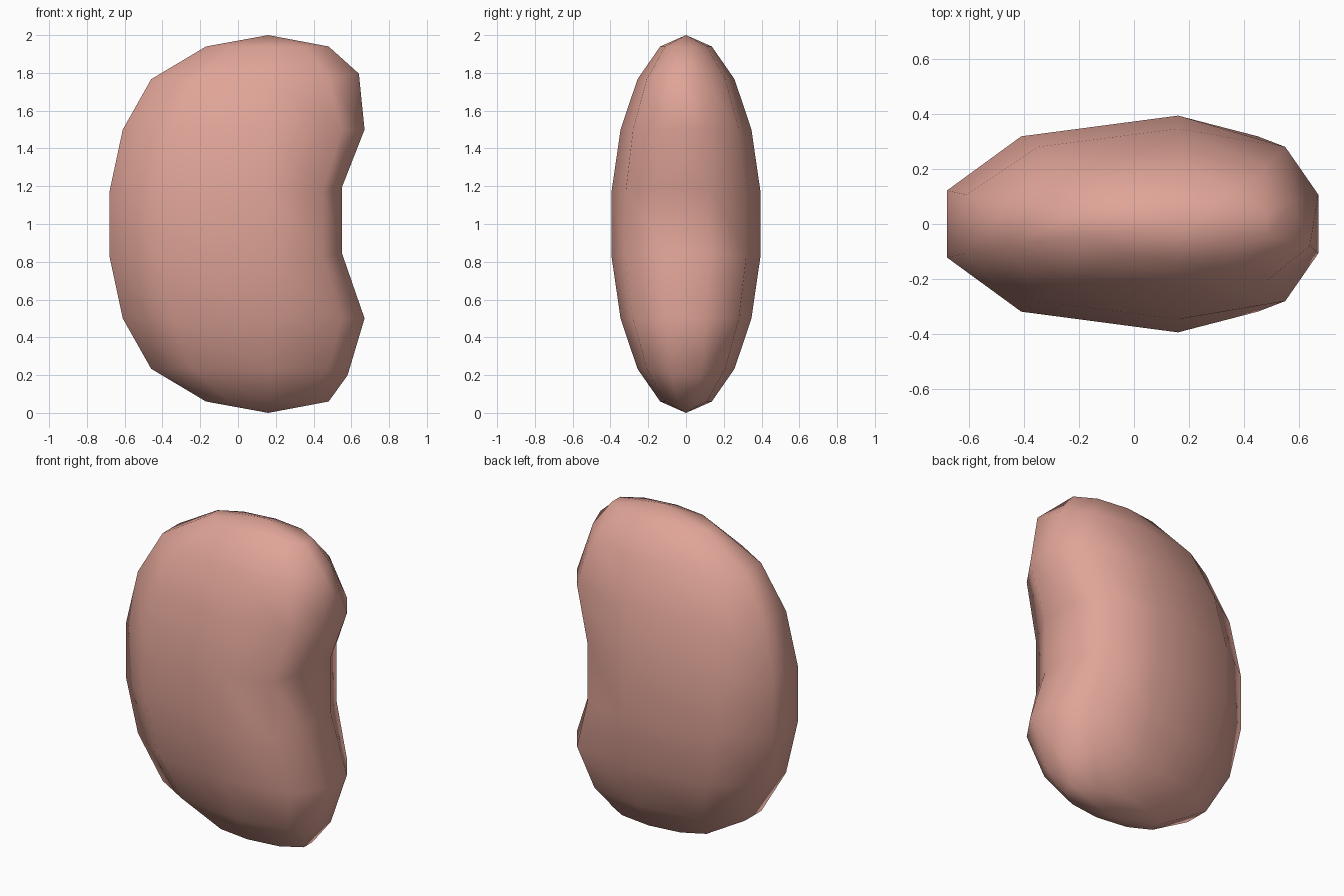
import bpy, bmesh
from math import sin, cos, radians

if "Cube" in bpy.data.objects:
    bpy.data.objects.remove(bpy.data.objects["Cube"])

CX = 0.16   # x position of the poles
# per latitude: x offsets from the pole axis at longitudes 18, 54, 90, 126, 162 degrees
SPREAD = {
    20: (0.32, 0.20, 0.0, -0.20, -0.33),
    40: (0.42, 0.32, 0.0, -0.40, -0.62),
    60: (0.51, 0.39, 0.0, -0.51, -0.77),
    80: (0.39, 0.29, 0.0, -0.57, -0.84),
}
LONGS = (18, 54, 90, 126, 162)

bm = bmesh.new()
top = bm.verts.new((CX, 0, 2))
bottom = bm.verts.new((CX, 0, 0))

# Ten-sided rings of a squashed ball, pulled in on +x for the bean's dent
rings = []
for lat in range(20, 180, 20):
    xs = SPREAD[min(lat, 180 - lat)]
    z = 1 + cos(radians(lat))
    w = 0.4 * sin(radians(lat))
    half = [(CX + x, w * sin(radians(a)), z) for x, a in zip(xs, LONGS)]
    loop = half + [(x, -y, z) for x, y, z in reversed(half)]
    ring = [bm.verts.new(p) for p in loop]
    if lat in (80, 100):                      # dent edge sits slightly higher
        ring[0].co.z += 0.02
        ring[-1].co.z += 0.02
    if lat in (40, 140):                      # rounded shoulders
        for v in (ring[0], ring[-1]):
            v.co.z += 0.03 if lat == 40 else -0.035
    rings.append(ring)
rings[1][-1].co.x = 0.64                      # small bulge on the upper front

# Skin
for j in range(10):
    k = (j + 1) % 10
    bm.faces.new((top, rings[0][j], rings[0][k]))
    bm.faces.new((bottom, rings[-1][k], rings[-1][j]))
    for a, b in zip(rings, rings[1:]):
        bm.faces.new((a[j], b[j], b[k], a[k]))
bmesh.ops.recalc_face_normals(bm, faces=bm.faces)
for f in bm.faces:
    f.smooth = True

mesh = bpy.data.meshes.new("bean")
bm.to_mesh(mesh)
bm.free()
bean = bpy.data.objects.new("bean", mesh)
bpy.context.collection.objects.link(bean)

mat = bpy.data.materials.new("bean_pink")
mat.diffuse_color = (0.74, 0.37, 0.31, 1)
mat.use_nodes = True
mat.node_tree.nodes["Principled BSDF"].inputs["Base Color"].default_value = mat.diffuse_color
mesh.materials.append(mat)
